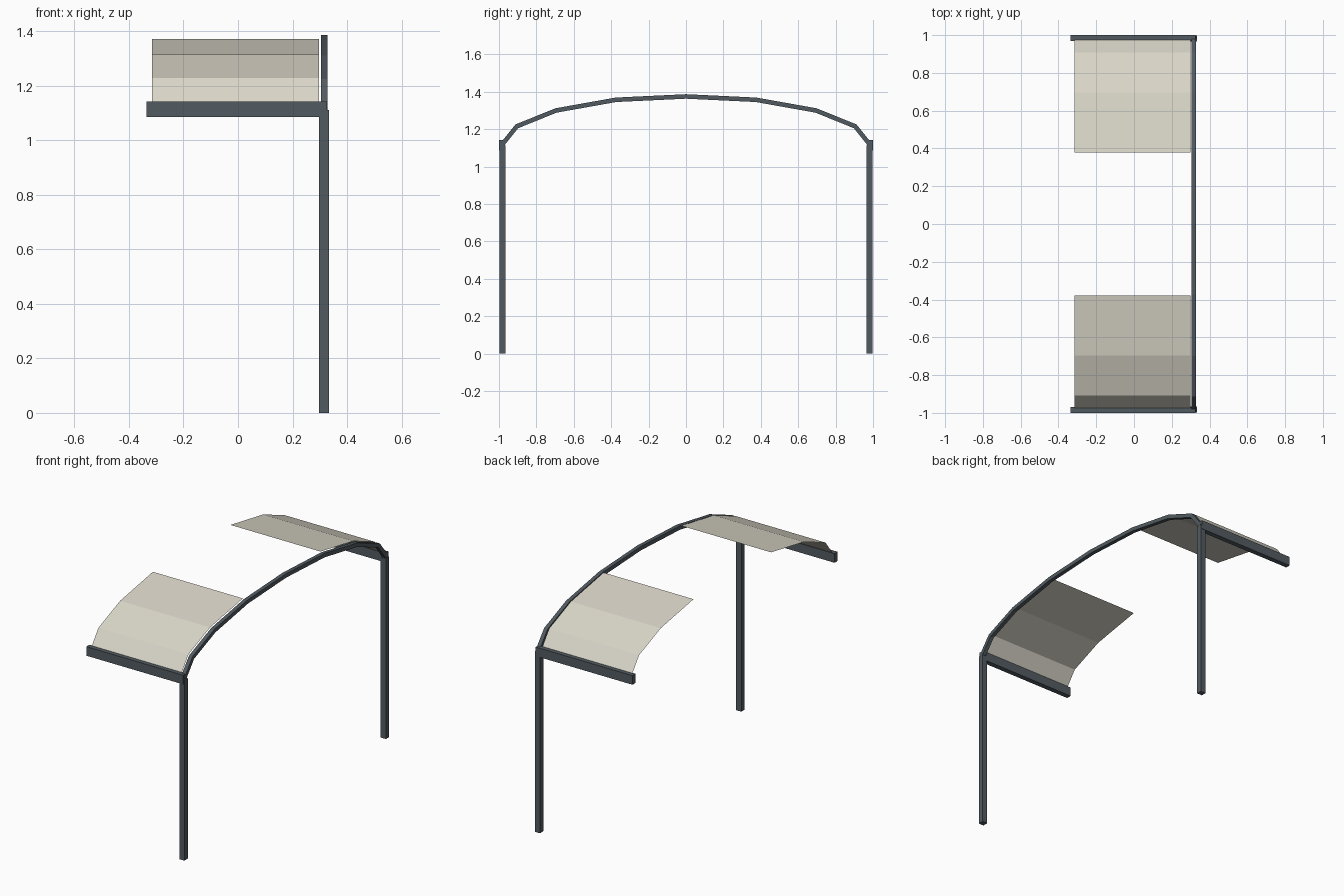
import bpy, bmesh
from mathutils import Vector

if "Cube" in bpy.data.objects:
    bpy.data.objects.remove(bpy.data.objects["Cube"])


def material(name, rgb):
    m = bpy.data.materials.new(name)
    m.diffuse_color = (*rgb, 1)
    m.use_nodes = True
    m.node_tree.nodes["Principled BSDF"].inputs["Base Color"].default_value = m.diffuse_color
    return m


STEEL = material("slate steel", (0.085, 0.105, 0.12))
FABRIC = material("cream canvas", (0.70, 0.67, 0.58))


def finish(bm, name, mat):
    me = bpy.data.meshes.new(name)
    bm.to_mesh(me)
    bm.free()
    me.materials.append(mat)
    ob = bpy.data.objects.new(name, me)
    bpy.context.collection.objects.link(ob)
    return ob


def box(name, lo, hi):
    bm = bmesh.new()
    bmesh.ops.create_cube(bm, size=1)
    lo, hi = Vector(lo), Vector(hi)
    for v in bm.verts:
        v.co = (lo + hi) / 2 + Vector(a * b for a, b in zip(v.co, hi - lo))
    return finish(bm, name, STEEL)


# arch centre line in y, z (one half, eave to crown)
half = [(0.985, 1.115), (0.905, 1.215), (0.695, 1.30), (0.375, 1.357), (0, 1.375)]
path = half + [(-y, z) for y, z in half[-2::-1]]


def offset_path(points, d):
    """Mitred offset of the arch line, outwards for positive d."""
    pts = [Vector(p) for p in points]
    out = []
    for i, p in enumerate(pts):
        dirs = []
        if i > 0:
            dirs.append((p - pts[i - 1]).normalized())
        if i < len(pts) - 1:
            dirs.append((pts[i + 1] - p).normalized())
        normals = [Vector((t.y, -t.x)) for t in dirs]
        n = sum(normals, Vector((0, 0))).normalized()
        out.append(p + n * (d / n.dot(normals[0])))
    return out


# arched rail with a square section
bm = bmesh.new()
outer, inner = offset_path(path, 0.012), offset_path(path, -0.012)
rings = [[bm.verts.new((x, q.x, q.y)) for x, q in
          ((0.305, o), (0.329, o), (0.329, i), (0.305, i))]
         for o, i in zip(outer, inner)]
for a, b in zip(rings, rings[1:]):
    for k in range(4):
        bm.faces.new((a[k], a[k - 1], b[k - 1], b[k]))
bm.faces.new(rings[0])
bm.faces.new(rings[-1][::-1])
bmesh.ops.recalc_face_normals(bm, faces=bm.faces)
finish(bm, "arch_rail", STEEL)

for side, s in (("front", -1), ("back", 1)):
    ys = sorted((s * 0.965, s * 0.998))
    # upright post and eave beam
    box(side + "_post", (0.298, ys[0], 0), (0.333, ys[1], 1.112))
    yb = sorted((s * 0.969, s * 1.0))
    box(side + "_eave_beam", (-0.335, yb[0], 1.086), (0.326, yb[1], 1.142))
    # thin canopy panel following the outside of the arch
    bm = bmesh.new()
    strip = [(s * y, z) for y, z in
             ((0.978, 1.135), (0.909, 1.228), (0.697, 1.314), (0.378, 1.371))]
    rows = [[bm.verts.new((x, y, z)) for x in (-0.316, 0.298)] for y, z in strip]
    for a, b in zip(rows, rows[1:]):
        f = bm.faces.new((a[0], a[1], b[1], b[0]))
        f.normal_update()
        if f.normal.z < 0:
            f.normal_flip()
    finish(bm, side + "_canopy_panel", FABRIC)
